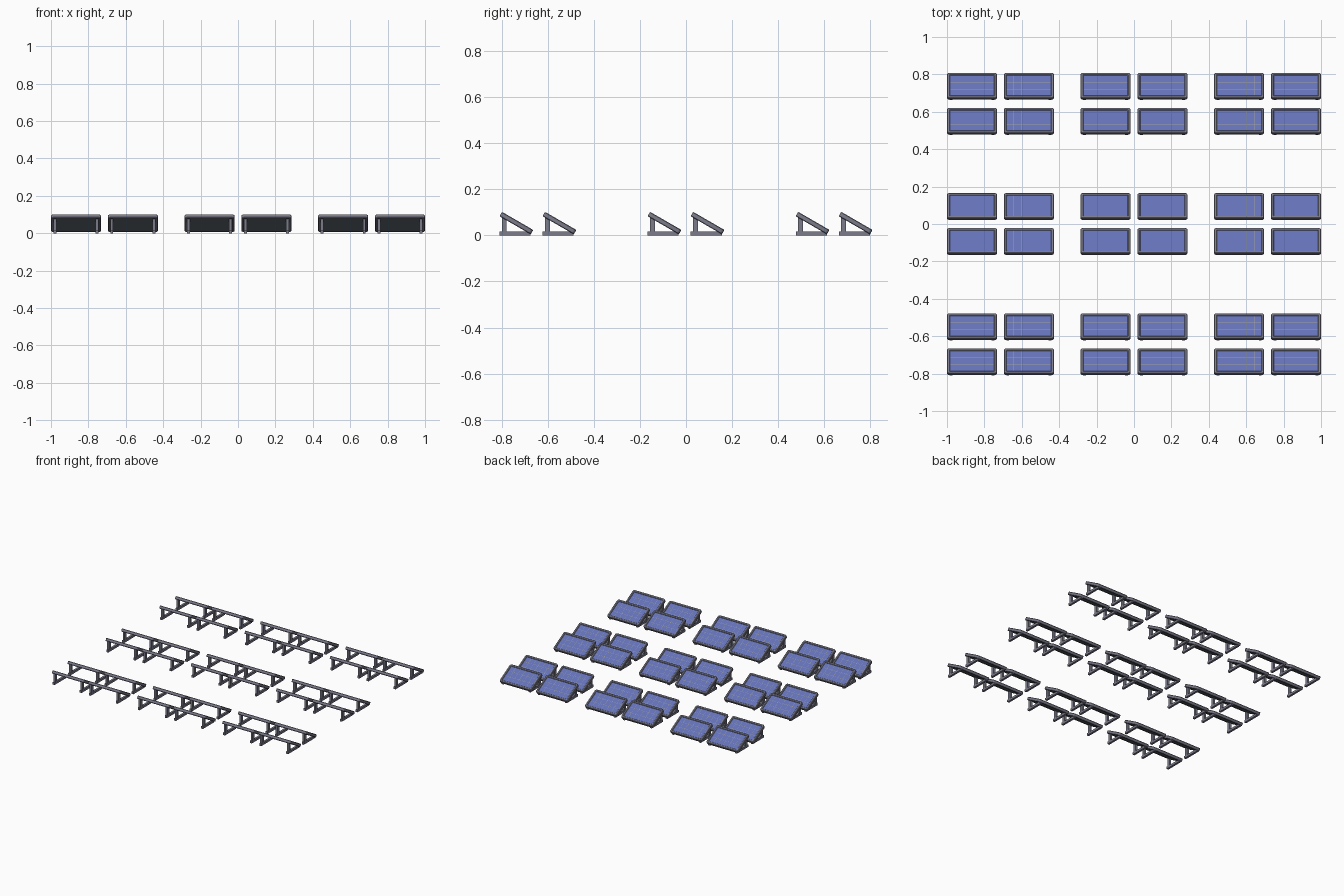
import bpy, bmesh, math

if "Cube" in bpy.data.objects:
    bpy.data.objects.remove(bpy.data.objects["Cube"])

TILT = math.radians(30)
W, L, T = 0.268, 0.157, 0.022      # panel width, slope length, thickness
RIM = 0.0155                       # frame border
CZ = 0.0535                        # panel centre height


def material(name, rgb):
    m = bpy.data.materials.new(name)
    m.diffuse_color = (*rgb, 1)
    m.use_nodes = True
    m.node_tree.nodes["Principled BSDF"].inputs["Base Color"].default_value = m.diffuse_color
    return m


FRAME = material("frame grey", (0.20, 0.20, 0.26))
BLUE = material("cell blue", (0.13, 0.17, 0.48))
LINE = material("cell line grey", (0.33, 0.33, 0.30))
BACK = material("back sheet dark", (0.115, 0.14, 0.16))


def finish(bm, name, mat, smooth=False, recalc=True):
    if recalc:
        bmesh.ops.recalc_face_normals(bm, faces=bm.faces)
    me = bpy.data.meshes.new(name)
    bm.to_mesh(me)
    bm.free()
    me.materials.append(mat)
    if smooth:
        me.shade_smooth()
        me.set_sharp_from_angle(angle=math.radians(35))
    return me


def add_box(bm, x0, x1, y0, y1, z0, z1):
    v = bmesh.ops.create_cube(bm, size=1)["verts"]
    bmesh.ops.scale(bm, vec=(x1 - x0, y1 - y0, z1 - z0), verts=v)
    bmesh.ops.translate(bm, vec=((x0 + x1) / 2, (y0 + y1) / 2, (z0 + z1) / 2), verts=v)


def rounded_loop(inset, r, n=4):
    hx, hy = W / 2 - inset - r, L / 2 - inset - r
    pts = []
    for k, (sx, sy) in enumerate([(1, 1), (-1, 1), (-1, -1), (1, -1)]):
        for i in range(n + 1):
            a = math.pi / 2 * (k + i / n)
            pts.append((sx * hx + r * math.cos(a), sy * hy + r * math.sin(a)))
    return pts


# rounded frame ring, swept from a small bevelled section
def frame_mesh():
    bm = bmesh.new()
    h, b = T / 2, 0.003
    section = [(0, -h + b), (0, h - b), (b, h), (RIM - b, h),
               (RIM, h - b), (RIM, -h + b), (RIM - b, -h), (b, -h)]
    rings = [[bm.verts.new((x, y, z)) for x, y in rounded_loop(ins, max(0.003, 0.013 - ins))]
             for ins, z in section]
    for j, ra in enumerate(rings):
        rb = rings[(j + 1) % len(rings)]
        for i in range(len(ra)):
            k = (i + 1) % len(ra)
            bm.faces.new((ra[i], ra[k], rb[k], rb[i]))
    return finish(bm, "frame", FRAME, True)


IX, IY = W / 2 - RIM + 0.002, L / 2 - RIM + 0.002


def sheet_mesh(name, z0, z1, mat):
    bm = bmesh.new()
    add_box(bm, -IX, IX, -IY, IY, z0, z1)
    return finish(bm, name, mat)


# thin flat grid lines between the cells
def lines_mesh():
    bm = bmesh.new()
    z, w = T / 2 - 0.0046, 0.0007

    def strip(x0, x1, y0, y1, z):
        bm.faces.new([bm.verts.new((x, y, z))
                      for x, y in ((x0, y0), (x1, y0), (x1, y1), (x0, y1))])

    for i in range(1, 6):
        x = -IX + 2 * IX * i / 6
        strip(x - w, x + w, -IY, IY, z)
    for i in range(1, 3):
        y = -IY + 2 * IY * i / 3
        strip(-IX, IX, y - w, y + w, z - 0.0001)
    return finish(bm, "cell_lines", LINE, recalc=False)


# pair of L-shaped supports: ground bar plus rear post
def support_mesh():
    bm = bmesh.new()
    prof = [(-0.073, 0), (0.062, 0), (0.062, 0.017), (-0.042, 0.017),
            (-0.042, 0.070), (-0.063, 0.082), (-0.063, 0.017), (-0.073, 0.017)]
    for s in (-1, 1):
        cx = s * (W / 2 - 0.021)
        f = bm.faces.new([bm.verts.new((cx - 0.008, y, z)) for y, z in prof])
        g = bmesh.ops.extrude_face_region(bm, geom=[f])["geom"]
        bmesh.ops.translate(bm, vec=(0.016, 0, 0),
                            verts=[v for v in g if isinstance(v, bmesh.types.BMVert)])
    return finish(bm, "support", FRAME)


tilted = [frame_mesh(),
          sheet_mesh("solar_cells", -0.002, T / 2 - 0.005, BLUE),
          sheet_mesh("back_sheet", -T / 2 + 0.002, -0.002, BACK),
          lines_mesh()]
support = support_mesh()


def place(me, loc, rot=0.0):
    ob = bpy.data.objects.new(me.name, me)
    ob.location = loc
    ob.rotation_euler = (rot, 0, 0)
    bpy.context.collection.objects.link(ob)


# 3 x 3 groups of 2 x 2 panels
for gx in (-0.714, 0, 0.714):
    for gy in (-0.643, 0, 0.643):
        for dx in (-0.152, 0.152):
            for dy in (-0.0935, 0.0935):
                x, y = gx + dx, gy + dy
                for me in tilted:
                    place(me, (x, y, CZ), -TILT)
                place(support, (x, y, 0))
